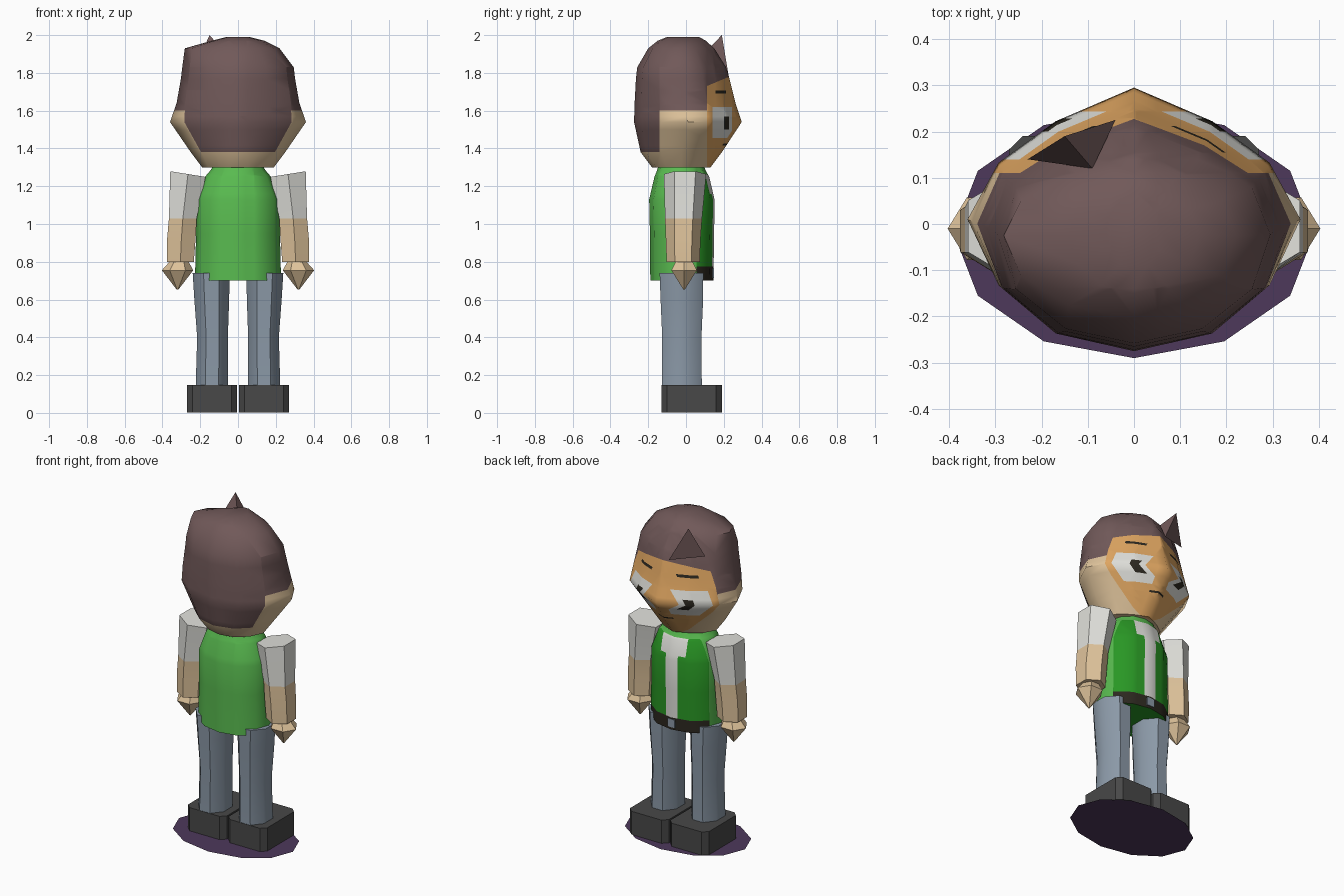
import bpy, bmesh, math
from mathutils import Vector

if "Cube" in bpy.data.objects:
    bpy.data.objects.remove(bpy.data.objects["Cube"])

COLOURS = {
    "hair_brown": (.165, .100, .100), "skin": (.74, .55, .33), "face_tan": (.74, .38, .12),
    "white": (.75, .75, .71), "shirt_green": (.10, .50, .08), "vest_green": (.022, .31, .018),
    "jeans_blue": (.26, .32, .39), "shoe_grey": (.065, .065, .065),
    "dark": (.025, .021, .014), "base_purple": (.075, .040, .105),
}
NAMES = list(COLOURS)
MATS = []
for n, c in COLOURS.items():
    m = bpy.data.materials.new(n)
    m.diffuse_color = (*c, 1)
    m.use_nodes = True
    m.node_tree.nodes["Principled BSDF"].inputs["Base Color"].default_value = m.diffuse_color
    MATS.append(m)


def loft(rings, n, phase=0.0, adjust=None):
    """Stack of n-sided elliptical rings (cx, cy, z, rx, ry), capped at both ends."""
    bm = bmesh.new()
    loops = []
    for cx, cy, z, rx, ry in rings:
        loop = []
        for i in range(n):
            a = 2 * math.pi * i / n + phase
            p = Vector((cx + rx * math.cos(a), cy + ry * math.sin(a), z))
            loop.append(bm.verts.new(adjust(p, cx, cy, rx, ry) if adjust else p))
        loops.append(loop)
    for a, b in zip(loops, loops[1:]):
        for i in range(n):
            j = (i + 1) % n
            bm.faces.new((a[i], a[j], b[j], b[i]))
    bm.faces.new(loops[0][::-1])
    bm.faces.new(loops[-1])
    return bm


def cut(bm, axis, values):
    for v in values:
        no = Vector((axis == "x", axis == "y", axis == "z"))
        plane(bm, no * v, no)


def plane(bm, co, no):
    bmesh.ops.bisect_plane(bm, geom=bm.verts[:] + bm.edges[:] + bm.faces[:],
                           plane_co=co, plane_no=no, dist=1e-5)


def finish(name, bm, rule, smooth=None):
    """Colour faces with rule(centre, normal) and make the object."""
    bmesh.ops.recalc_face_normals(bm, faces=bm.faces[:])
    used = []
    for f in bm.faces:
        c = rule(f.calc_center_median(), f.normal) if callable(rule) else rule
        if c not in used:
            used.append(c)
        f.material_index = used.index(c)
    me = bpy.data.meshes.new(name)
    bm.to_mesh(me)
    bm.free()
    for c in used:
        me.materials.append(MATS[NAMES.index(c)])
    ob = bpy.data.objects.new(name, me)
    bpy.context.collection.objects.link(ob)
    if smooth:
        bpy.ops.object.select_all(action="DESELECT")
        ob.select_set(True)
        bpy.context.view_layer.objects.active = ob
        bpy.ops.object.shade_smooth_by_angle(angle=math.radians(smooth))
    return ob


# Ground disc
bm = bmesh.new()
disc = [bm.verts.new((.39 * math.sin(i * math.pi / 6), -.02 - .27 * math.cos(i * math.pi / 6), 0))
        for i in range(12)]
bm.faces.new(disc)
finish("base_disc", bm, "base_purple")

# Head: (z, half width, front y, back y)
HEAD = [(1.30, .19, -.18, .13), (1.38, .25, -.24, .19), (1.54, .36, -.275, .295),
        (1.64, .325, -.272, .262), (1.77, .302, -.265, .23), (1.83, .295, -.258, .212),
        (1.93, .22, -.20, .15), (1.97, .14, -.15, .105), (1.99, .06, -.10, .07)]


def head_shape(p, cx, cy, rx, ry):
    dy = p.y - cy
    if 0 < dy < ry * .99:          # pointed face ridge
        p.y = cy + dy * .86
    if p.z < 1.6 and .1 * rx < abs(p.x) < .95 * rx:   # pointed ears
        p.x *= .94
    if p.x < -.1 and 1.9 < p.z < 1.95:   # fuller parting on one side
        p.x *= 1.28
    return p


bm = loft([(0, (f + b) / 2, z, w, (b - f) / 2) for z, w, f, b in HEAD], 12, 0, head_shape)
FRINGE = (Vector((0, .11, 1.73)), Vector((0, -.42, 1)))
plane(bm, *FRINGE)
cut(bm, "y", (-.14, .11, .14, .155, .20, .212, .228, .243))
cut(bm, "z", (1.38, 1.415, 1.425, 1.455, 1.50, 1.57, 1.60, 1.62, 1.692, 1.708))
cut(bm, "x", (-.05, .05))


def head_colour(c, n):
    if (c - FRINGE[0]).dot(FRINGE[1]) > 0:
        return "hair_brown"
    if c.y > .11:
        if .20 < c.y < .228 and 1.50 < c.z < 1.57:
            return "dark"                      # pupils
        if .14 < c.y < .243 and 1.455 < c.z < 1.62 and abs(c.x) > .05:
            return "white"                     # eyes
        if .155 < c.y < .212 and 1.692 < c.z < 1.708:
            return "dark"                      # brows
        if abs(c.x) < .05 and 1.415 < c.z < 1.425:
            return "dark"                      # mouth
        return "face_tan"
    if c.z < 1.38 or (c.z < 1.60 and c.y > -.14):
        return "skin"
    return "hair_brown"


finish("head", bm, head_colour, 50)

# Hair tuft
bm = bmesh.new()
tip, a, b, c = [bm.verts.new(p) for p in ((-.15, .19, 2.0), (-.23, .14, 1.83),
                                          (-.04, .225, 1.79), (-.09, .12, 1.93))]
for f in ((tip, a, b), (tip, b, c), (tip, c, a), (a, c, b)):
    bm.faces.new(f)
finish("hair_tuft", bm, "hair_brown")

# Torso with vest, shirt front and belt
bm = loft([(0, -.022, .70, .228, .167), (0, -.021, .95, .222, .170), (0, -.022, 1.13, .222, .173),
           (0, -.022, 1.25, .175, .145), (0, -.025, 1.285, .145, .128),
           (0, -.025, 1.31, .13, .12)], 12)
cut(bm, "y", (.055,))
cut(bm, "z", (.775, 1.16, 1.262))
cut(bm, "x", (-.085, -.04, .04, .085))


def torso_colour(c, n):
    if n.z < -.9:
        return "vest_green"
    if c.y < .055 or c.z > 1.262:
        return "shirt_green"
    if c.z < .775:
        return "dark"
    return "white" if abs(c.x) < (.085 if c.z > 1.16 else .04) else "vest_green"


finish("torso", bm, torso_colour, 45)

# Belt buckle
bm = bmesh.new()
bmesh.ops.create_cube(bm, size=1)
for v in bm.verts:
    v.co = (v.co.x * .05, .143 + v.co.y * .009, .74 + v.co.z * .05)
finish("belt_buckle", bm, "jeans_blue")

for side, s in (("left", -1), ("right", 1)):
    # Arm: sleeve and forearm
    def slope(p, cx, cy, rx, ry):
        if p.z > 1.2:
            p.z += .16 * (abs(p.x) - .27)
        return p
    bm = loft([(s * .305, -.015, .80, .082, .088), (s * .30, -.015, .92, .087, .092),
               (s * .292, -.013, 1.03, .085, .098), (s * .265, -.005, 1.265, .108, .112)],
              6, math.pi / 6, slope)
    finish(side + "_arm", bm,
           lambda c, n: "white" if c.z > 1.03 else "skin", 40)

    # Hand: faceted, pointed downward
    bm = loft([(s * .32, -.01, .652, .004, .004), (s * .32, -.01, .755, .083, .078),
               (s * .31, -.01, .812, .042, .045)], 6)
    finish(side + "_hand", bm, "skin", 25)

    # Leg
    bm = loft([(s * .138, -.022, .13, .088, .108), (s * .135, -.022, .40, .083, .106),
               (s * .139, -.022, .60, .094, .115), (s * .142, -.024, .74, .10, .118)],
              8, math.pi / 8, lambda p, cx, cy, rx, ry: Vector(
                  (cx + (p.x - cx) * 1.06, cy + (p.y - cy) * 1.06, p.z)))
    finish(side + "_leg", bm, "jeans_blue", 50)

    # Shoe: block with chamfered upright corners
    bm = bmesh.new()
    bmesh.ops.create_cube(bm, size=1)
    for v in bm.verts:
        v.co = (s * .138 + v.co.x * .265, .03 + v.co.y * .32, .075 + v.co.z * .144)
    upright = [e for e in bm.edges if abs(e.verts[0].co.z - e.verts[1].co.z) > .1]
    bmesh.ops.bevel(bm, geom=upright, offset=.03, segments=1, affect="EDGES")
    finish(side + "_shoe", bm, "shoe_grey")
